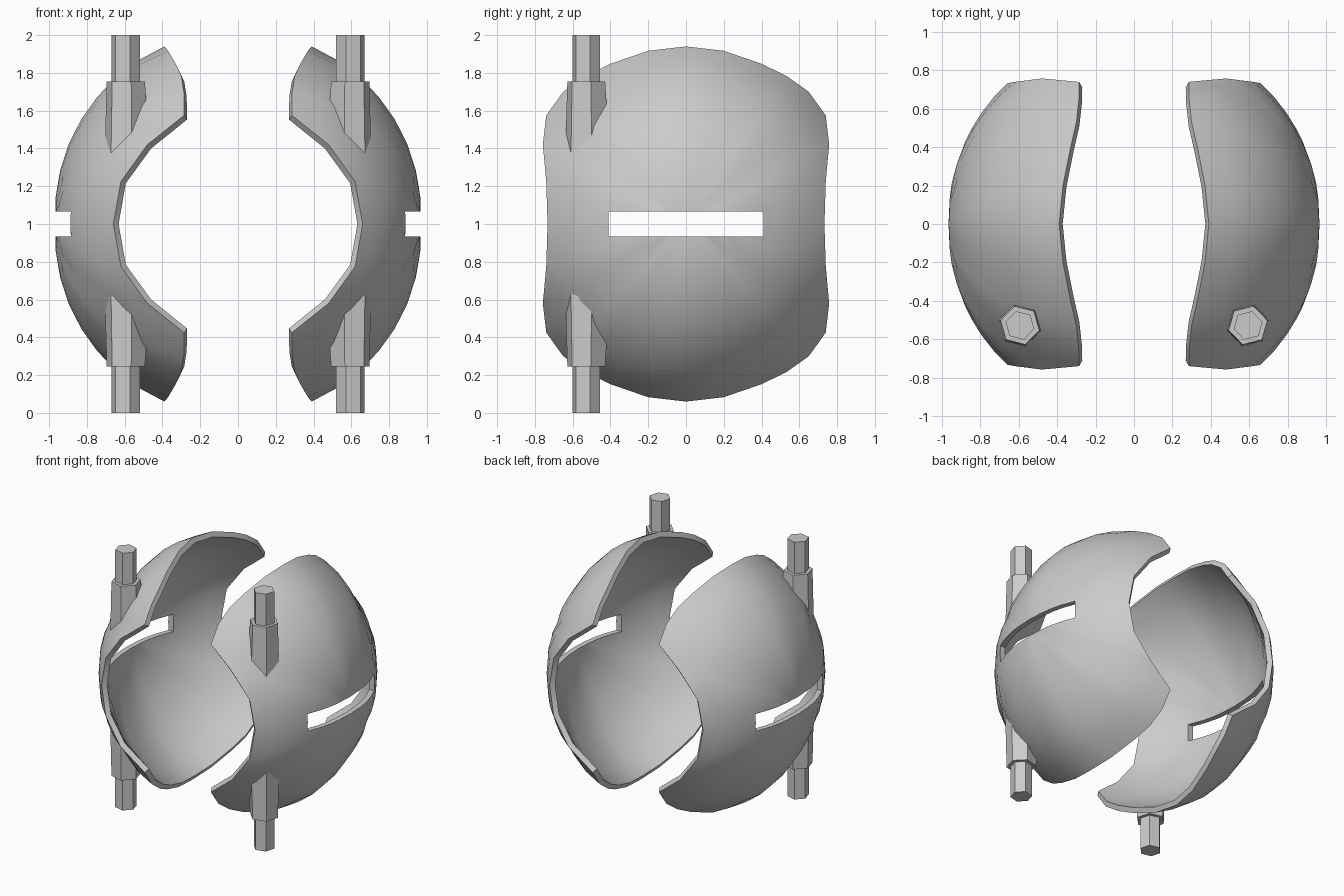
import bpy, bmesh, math
from mathutils import Vector

if "Cube" in bpy.data.objects:
    bpy.data.objects.remove(bpy.data.objects["Cube"])

CENTRE = (0, 0, 1)


def make_object(name, bm):
    mesh = bpy.data.meshes.new(name)
    bm.to_mesh(mesh)
    bm.free()
    ob = bpy.data.objects.new(name, mesh)
    ob.location = CENTRE
    bpy.context.collection.objects.link(ob)
    return ob


def bake(ob):
    dg = bpy.context.evaluated_depsgraph_get()
    mesh = bpy.data.meshes.new_from_object(ob.evaluated_get(dg))
    ob.modifiers.clear()
    ob.data = mesh


# Rim of the right shell: one quarter, from the +y side up to the top
quarter = [Vector(p) for p in (
    (.66, .733, 0), (.62, .74, .225), (.48, .758, .42), (.285, .74, .575),
    (.287, .65, .70), (.30, .53, .785), (.33, .4, .848), (.37, .2, .917), (.39, 0, .94))]


def flip(points, y, z):
    return [Vector((p.x, p.y * y, p.z * z)) for p in points]


rim = (quarter[:-1] + flip(quarter, -1, 1)[:0:-1]
       + flip(quarter, -1, -1)[:-1] + flip(quarter, 1, -1)[:0:-1])

# Curved shell: rings running from the side pole out to the rim
RINGS, POLE_R = 8, .968
pole = Vector((1, 0, 0))
bm = bmesh.new()
tip = bm.verts.new(pole * POLE_R)
rings = []
for i in range(1, RINGS + 1):
    t = i / RINGS
    ring = []
    for p in rim:
        theta = pole.angle(p)
        out = Vector((0, p.y, p.z)).normalized()
        a = theta * t
        r = POLE_R + (p.length - POLE_R) * math.sin(a) / math.sin(theta)
        ring.append(bm.verts.new((pole * math.cos(a) + out * math.sin(a)) * r))
    rings.append(ring)
n = len(rim)
for j in range(n):
    k = (j + 1) % n
    bm.faces.new((tip, rings[0][j], rings[0][k]))
    for a, b in zip(rings, rings[1:]):
        bm.faces.new((a[j], b[j], b[k], a[k]))
shell = make_object("side_shells", bm)

# Slot cutter running through both sides
bm = bmesh.new()
bmesh.ops.create_cube(bm, size=1)
bmesh.ops.scale(bm, vec=(2.6, .82, .134), verts=bm.verts)
cutter = make_object("slot_cutter", bm)
cutter.hide_render = True

thick = shell.modifiers.new("thickness", 'SOLIDIFY')
thick.thickness, thick.offset = .04, -1
shell.modifiers.new("other_side", 'MIRROR').use_axis = (True, False, False)
cut = shell.modifiers.new("slot", 'BOOLEAN')
cut.object, cut.operation, cut.solver = cutter, 'DIFFERENCE', 'EXACT'
bake(shell)
bpy.data.objects.remove(cutter)
bpy.context.view_layer.objects.active = shell
shell.select_set(True)
bpy.ops.object.shade_smooth_by_angle(angle=math.radians(30))

# Hexagonal pegs, mirrored to four places
PX, PY = .594, -.528


def hexagon(r):
    return [(PX + r * math.cos(math.radians(14 + 60 * i)),
             PY + r * math.sin(math.radians(14 + 60 * i))) for i in range(6)]


def hex_part(name, bottom, top):
    bm = bmesh.new()
    lo = [bm.verts.new(p) for p in bottom]
    hi = [bm.verts.new(p) for p in top]
    bm.faces.new(lo[::-1])
    bm.faces.new(hi)
    for i in range(6):
        j = (i + 1) % 6
        bm.faces.new((lo[i], lo[j], hi[j], hi[i]))
    ob = make_object(name, bm)
    ob.modifiers.new("four_places", 'MIRROR').use_axis = (True, False, True)
    bake(ob)


hex_part("pegs", [(x, y, .74) for x, y in hexagon(.077)],
         [(x, y, 1.0) for x, y in hexagon(.077)])
# Sockets flare slightly and sink into the shell surface
hex_part("peg_sockets",
         [(x, y, math.sqrt(.972 ** 2 - x * x - y * y)) for x, y in hexagon(.113)],
         [(x, y, .755) for x, y in hexagon(.104)])
